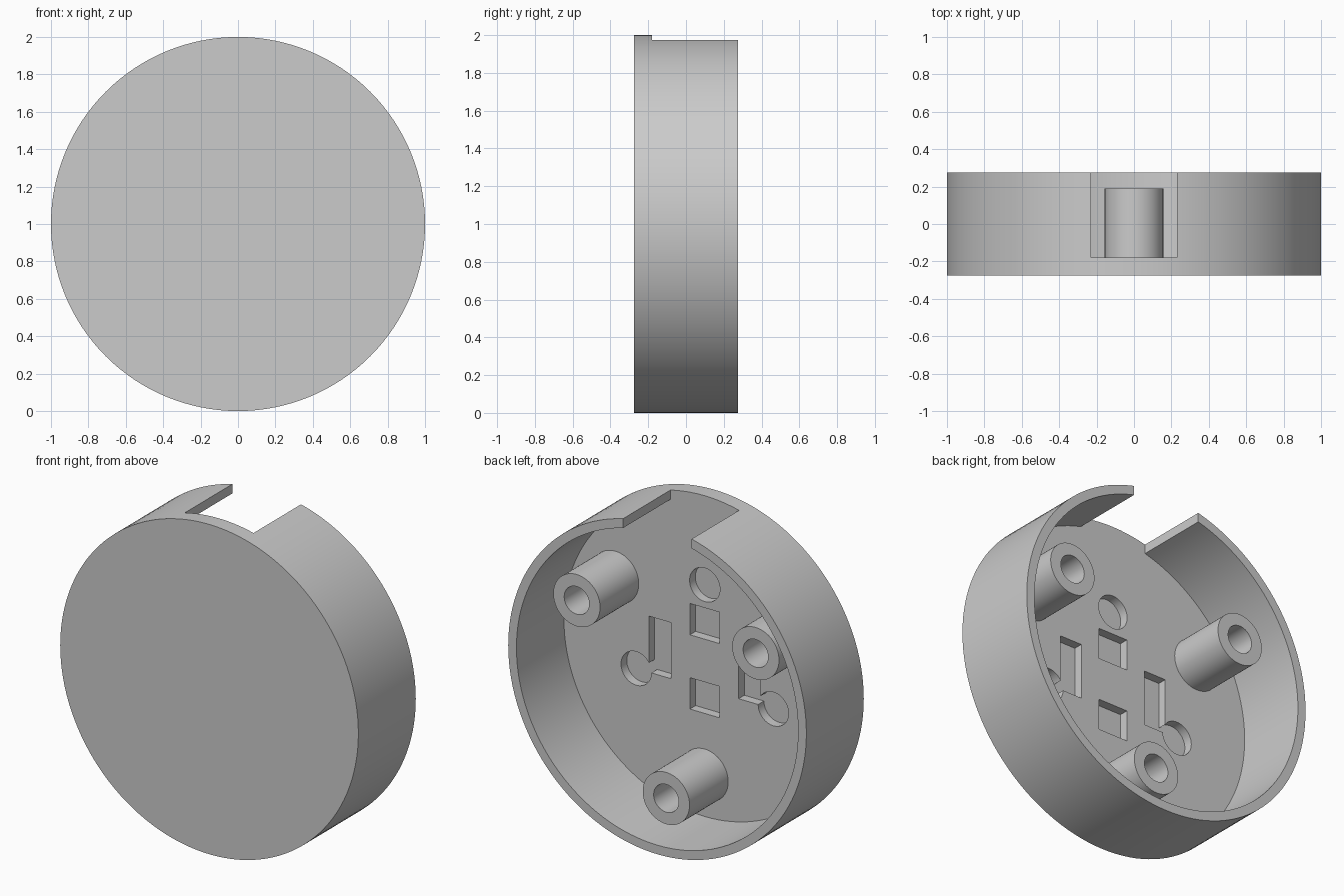
import bpy
import bmesh
from math import radians, cos, sin, pi
from mathutils import Matrix, Vector

old = bpy.data.objects.get("Cube")
if old:
    bpy.data.objects.remove(old, do_unlink=True)

FRONT, FLOOR, BACK = -0.275, -0.18, 0.275
RECESS = 0.055
CENTRE = 1.0

grey = bpy.data.materials.new("plain grey")
grey.use_nodes = True
colour = (0.6, 0.6, 0.6, 1)
grey.diffuse_color = colour
grey.node_tree.nodes["Principled BSDF"].inputs["Base Color"].default_value = colour


def finish(bm, name):
    bmesh.ops.recalc_face_normals(bm, faces=bm.faces)
    mesh = bpy.data.meshes.new(name)
    bm.to_mesh(mesh)
    bm.free()
    mesh.materials.append(grey)
    obj = bpy.data.objects.new(name, mesh)
    bpy.context.collection.objects.link(obj)
    return obj


def smooth(obj):
    bpy.ops.object.select_all(action="DESELECT")
    obj.select_set(True)
    bpy.context.view_layer.objects.active = obj
    bpy.ops.object.shade_smooth_by_angle(angle=radians(30))


def lathe(name, profile, sides, x=0, z=0):
    """Turn a closed (radius, y) profile about an axis parallel to y."""
    bm = bmesh.new()
    verts = [bm.verts.new((x + r, y, CENTRE + z)) for r, y in profile]
    edges = [bm.edges.new((a, b)) for a, b in zip(verts, verts[1:] + verts[:1])
             if not (a.co.x == x and b.co.x == x)]
    bmesh.ops.spin(bm, geom=verts + edges, cent=(x, 0, CENTRE + z),
                   axis=(0, 1, 0), angle=2 * pi, steps=sides)
    bmesh.ops.remove_doubles(bm, verts=bm.verts, dist=0.0001)
    return finish(bm, name)


def box(name, x0, x1, y0, y1, z0, z1):
    bm = bmesh.new()
    bmesh.ops.create_cube(bm, size=1)
    middle = Vector((x0 + x1, y0 + y1, z0 + z1)) / 2 + Vector((0, 0, CENTRE))
    size = Matrix.Diagonal((x1 - x0, y1 - y0, z1 - z0, 1))
    bm.transform(Matrix.Translation(middle) @ size)
    return finish(bm, name)


def cut(target, cutter):
    mod = target.modifiers.new("cut", "BOOLEAN")
    mod.operation, mod.solver, mod.object = "DIFFERENCE", "EXACT", cutter
    bpy.ops.object.select_all(action="DESELECT")
    bpy.context.view_layer.objects.active = target
    target.select_set(True)
    bpy.ops.object.modifier_apply(modifier=mod.name)
    bpy.data.objects.remove(cutter, do_unlink=True)


# Round shell, open at the back
shell = lathe("round_shell", [(0, FRONT), (1, FRONT), (1, BACK), (0.945, BACK),
                              (0.945, FLOOR), (0, FLOOR)], 128)

# Notch through the top of the wall
cut(shell, box("notch_cutter", -0.23, 0.23, FLOOR, 0.4, 0.6, 1.2))

# Shallow recesses in the inner floor
deep, clear = FLOOR - RECESS, FLOOR + 0.1
for side in (-1, 1):
    z0, z1 = sorted((side * 0.13, side * 0.32))
    cut(shell, box("square_cutter", -0.1, 0.1, deep, clear, z0, z1))
    x0, x1 = sorted((side * 0.227, side * 0.375))
    cut(shell, box("slot_cutter", x0, x1, deep, clear, -0.17, 0.17))
for x, z in ((0, 0.46), (-0.46, -0.17), (0.46, -0.17)):
    cut(shell, lathe("round_cutter", [(0, deep), (0.102, deep), (0.102, clear),
                                      (0, clear)], 48, x, z))
smooth(shell)

# Three hollow screw posts
for name, angle in (("left_post", 30), ("right_post", 150), ("lower_post", 270)):
    a = radians(angle)
    post = lathe(name, [(0.084, FLOOR), (0.157, FLOOR), (0.157, 0.19), (0.084, 0.19)],
                 64, 0.693 * cos(a), 0.693 * sin(a))
    smooth(post)
